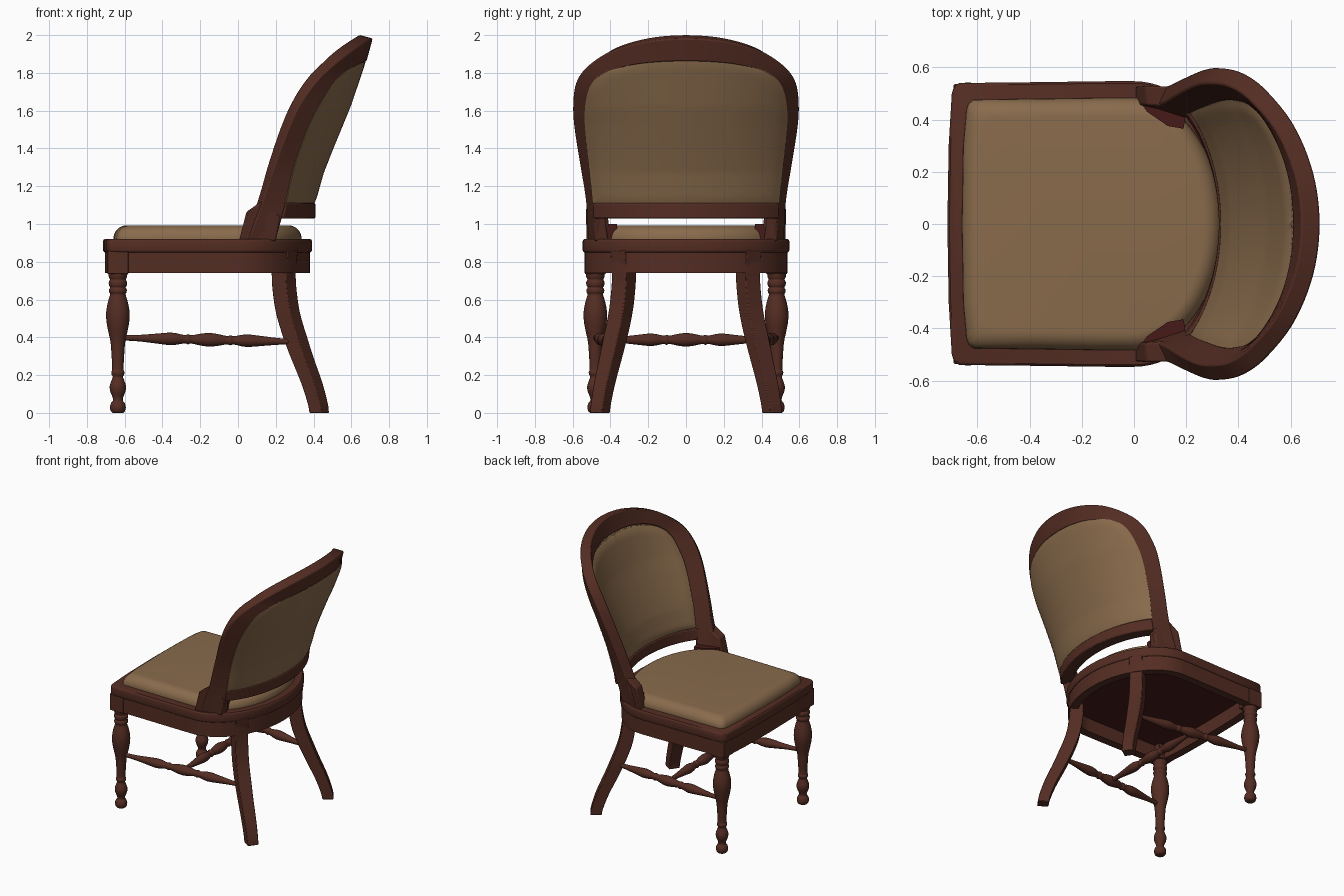
import bpy, bmesh
from math import sin, cos, pi, radians, sqrt
from mathutils import Vector as V

if "Cube" in bpy.data.objects:
    bpy.data.objects.remove(bpy.data.objects["Cube"])


def material(name, col):
    m = bpy.data.materials.new(name)
    m.diffuse_color = (*col, 1)
    m.use_nodes = True
    m.node_tree.nodes["Principled BSDF"].inputs["Base Color"].default_value = m.diffuse_color
    return m


WOOD = material("dark_wood", (0.088, 0.026, 0.0165))
FABRIC = material("tan_fabric", (0.25, 0.147, 0.072))
INNER_WOOD = material("red_inner_wood", (0.062, 0.011, 0.009))


def loft(name, rings, mat, bevel=0, loop=False, angle=35):
    """Skin a row of closed rings; cap the ends, or join last to first."""
    bm = bmesh.new()
    vs = [[bm.verts.new(p) for p in r] for r in rings]
    n = len(vs[0])
    for a, b in zip(vs, vs[1:] + (vs[:1] if loop else [])):
        for k in range(n):
            bm.faces.new((a[k], a[(k + 1) % n], b[(k + 1) % n], b[k]))
    if not loop:
        bm.faces.new(vs[0])
        bm.faces.new(vs[-1])
    bmesh.ops.recalc_face_normals(bm, faces=bm.faces)
    me = bpy.data.meshes.new(name)
    bm.to_mesh(me)
    bm.free()
    me.materials.append(mat)
    ob = bpy.data.objects.new(name, me)
    bpy.context.collection.objects.link(ob)
    bpy.ops.object.select_all(action='DESELECT')
    bpy.context.view_layer.objects.active = ob
    ob.select_set(True)
    bpy.ops.object.shade_smooth_by_angle(angle=radians(angle))
    if bevel:
        b = ob.modifiers.new("bevel", 'BEVEL')
        b.width, b.segments, b.limit_method = bevel, 2, 'ANGLE'
        b.angle_limit = radians(40)
    return ob


def spline(pts, steps):
    """Catmull-Rom curve through the points."""
    p = [V(q) for q in pts]
    p = [2 * p[0] - p[1]] + p + [2 * p[-1] - p[-2]]
    out = []
    for a, b, c, d in zip(p, p[1:], p[2:], p[3:]):
        for k in range(steps):
            t = k / steps
            out.append(0.5 * (2 * b + (c - a) * t + (2 * a - 5 * b + 4 * c - d) * t * t
                              + (3 * b - a - 3 * c + d) * t ** 3))
    return out + [p[-2]]


def turned(name, start, end, profile, sides=20):
    """Turned part along a line; profile is (fraction, radius)."""
    a, b = V(start), V(end)
    q = (b - a).to_track_quat('Z', 'Y')
    prof = spline([(t, r, 0) for t, r in profile], 3)
    rings = [[a + (b - a) * p.x + q @ V((p.y * cos(2 * pi * k / sides), p.y * sin(2 * pi * k / sides), 0))
              for k in range(sides)] for p in prof]
    return loft(name, rings, WOOD, angle=50)


def outline(d, z, e=0):
    """Seat outline shrunk by d (sides by d + e): straight front, elliptical back."""
    w = d + e
    half = [(-.715 + d, .0), (-.71 + d, .3), (-.698 + d, .5 - w), (-.69 + d, .525 - w),
            (-.67 + d, .54 - w), (-.4, .543 - w), (-.1, .547 - w)]
    half += [((.392 - d) * sin(t), (.547 - w) * cos(t)) for t in [pi / 2 * k / 20 for k in range(21)]]
    full = half + [(x, -y) for x, y in half[-2:0:-1]]
    return [V((x, y, z)) for x, y in full]


# Seat: hollow apron, moulded top rail, underside board, padded cushion
loft("seat_apron", [outline(.01, .74), outline(.01, .86), outline(.07, .86), outline(.07, .74)], WOOD, loop=True)
loft("seat_rail", [outline(d, z) for d, z in
                   [(.008, .85), (.002, .855), (0, .862), (0, .908), (.002, .915), (.008, .92)]], WOOD)
loft("seat_underside", [outline(.065, .842), outline(.065, .86)], INNER_WOOD)
loft("seat_cushion", [outline(.056, .91, .008)] +
     [outline(.056 + .07 * (1 - cos(t)), .925 + .068 * sin(t), .008)
      for t in [pi / 2 * k / 8 for k in range(9)]], FABRIC, angle=60)

# Arched back frame: outer and inner edges of its rear face, swept with thickness
OUTER = [(.05, .52, .91), (.125, .53, 1.11), (.19, .56, 1.3), (.265, .592, 1.5), (.325, .60, 1.63),
         (.41, .583, 1.75), (.50, .52, 1.837), (.61, .385, 1.92), (.687, .2, 1.968), (.713, 0, 1.982)]
INNER = [(.20, .47, .91), (.255, .49, 1.11), (.30, .51, 1.3), (.37, .53, 1.5), (.43, .53, 1.62),
         (.50, .50, 1.73), (.57, .42, 1.80), (.635, .28, 1.84), (.67, .14, 1.856), (.68, 0, 1.86)]
THICK = .075


def arch(half):
    return spline(half + [(x, -y, z) for x, y, z in half[-2::-1]], 6)


outer, inner = arch(OUTER), arch(INNER)
rings = []
for k, (o, i) in enumerate(zip(outer, inner)):
    tangent = outer[min(k + 1, len(outer) - 1)] - outer[max(k - 1, 0)]
    n = (o - i).cross(tangent).normalized() * THICK
    rings.append([o, i, i - n, o - n])
loft("back_frame", rings, WOOD, bevel=.008)


# Bowed back rail and upholstered panel, made of horizontal slices
def slice_ring(edge, xc, z, depth, cols=48):
    """Ring of a bowed slice; depth(y) gives (rear offset, front offset)."""
    rear, front = [], []
    top = radians(52)
    for k in range(cols + 1):
        a = top * (2 * k / cols - 1)
        y = edge.y * sin(a) / sin(top)
        x = edge.x + (xc - edge.x) * (cos(a) - cos(top)) / (1 - cos(top))
        slope = -(xc - edge.x) / (1 - cos(top)) * sin(a) / max(edge.y / sin(top) * cos(a), .002)
        n = V((1, -slope, 0)).normalized()
        r, f = depth(y)
        rear.append(V((x, y, z)) + n * r)
        front.append(V((x, y, z)) - n * f)
    return rear + front[::-1]


CENTRE = [(1.0, .405), (1.11, .407), (1.27, .452), (1.4, .503), (1.63, .598), (1.87, .683)]


def centre_x(z):
    for (z0, x0), (z1, x1) in zip(CENTRE, CENTRE[1:]):
        if z <= z1:
            return x0 + (x1 - x0) * (z - z0) / (z1 - z0)
    return CENTRE[-1][1]


loft("back_lower_rail", [slice_ring(V((.24 + .015 * k, .492, 0)), .41, 1.03 + .08 * k, lambda y: (0, .085))
                         for k in (0, 1)], WOOD, bevel=.006)

half_inner = [p for p in inner[:len(inner) // 2] if p.z > 1.1]


def pillow(z):
    """Padded depth that falls off toward the panel's edge."""
    def depth(y):
        d = min([sqrt((abs(y) - p.y) ** 2 + (z - p.z) ** 2) for p in half_inner] + [abs(z - 1.1)])
        t = min(1, d / .06)
        h = sqrt(max(0, 1 - (1 - t) ** 2))
        return -.008 + .01 * h, .055 + .03 * h
    return depth


rows = []
for a, b in zip(half_inner, half_inner[1:]):
    rows += [a, (a + b) / 2]
rows.append(half_inner[-1])
panel = []
for p in rows:
    # tuck the edge a little way into the frame
    lift = .012 * max(0, (p.z - 1.6) / .26)
    panel.append(slice_ring(V((p.x, p.y + .006, 0)), centre_x(p.z), p.z + lift, pillow(p.z)))
loft("back_panel", panel, FABRIC, angle=50)

# Parts that repeat left and right
LEG = [(0, .028), (.012, .037), (.04, .042), (.07, .036), (.085, .027), (.11, .028), (.15, .04), (.19, .043),
       (.235, .032), (.255, .027), (.27, .033), (.29, .035), (.31, .03), (.42, .034), (.5, .039), (.57, .05),
       (.64, .06), (.71, .062), (.78, .053), (.835, .041), (.85, .046), (.87, .047), (.885, .041),
       (.9, .047), (.925, .048), (.94, .042), (.96, .048), (1, .052)]
SPINDLE = [(0, .014), (.1, .017), (.2, .026), (.29, .033), (.36, .022), (.38, .027), (.4, .022), (.45, .031),
           (.5, .036), (.55, .031), (.6, .022), (.62, .027), (.64, .022), (.71, .033), (.8, .026), (.9, .017), (1, .014)]
BACK_LEG = [(.253, .335, .86), (.242, .328, .74), (.25, .335, .62), (.272, .352, .5), (.33, .392, .32),
            (.39, .43, .16), (.422, .45, .05), (.43, .455, 0)]
# bracket outline: x, z, inner y, outer y
BRACKET = [(.005, .91, .455, .528), (.045, 1.065, .455, .53), (.125, 1.12, .45, .528),
           (.225, 1.04, .43, .49), (.2, .91, .41, .48)]

for side, s in (("left", 1), ("right", -1)):
    # turned front leg with a square block on top
    turned("front_leg_" + side, (-.636, s * .48, 0), (-.636, s * .48, .75), LEG, 28)
    loft("front_leg_block_" + side,
         [[(-.636 + .055 * i, s * .48 + .056 * j, z) for i, j in ((-1, -1), (1, -1), (1, 1), (-1, 1))]
          for z in (.735, .86)], WOOD, bevel=.004)
    # swept square back leg
    rings = []
    for p in spline(BACK_LEG, 5):
        r = (.077 + .017 * min(1, p.z / .4)) / sqrt(2)
        rings.append([(p.x + r * cos(radians(80 + 90 * k)), s * (p.y + r * sin(radians(80 + 90 * k))), p.z)
                      for k in range(4)])
    loft("back_leg_" + side, rings, WOOD, bevel=.005)
    # bracket where the back frame meets the seat, with a wedge on its inner side
    loft("frame_bracket_" + side, [[(x, s * y0, z) for x, z, y0, y1 in BRACKET],
                                   [(x, s * y1, z) for x, z, y0, y1 in BRACKET]], WOOD, bevel=.008)
    loft("bracket_wedge_" + side, [[(x, s * y, z) for x, y in ((.03, .46), (.05, .43), (.13, .375), (.19, .365), (.2, .43))]
                                   for z in (.91, 1.0)], INNER_WOOD)
    # side stretcher
    turned("side_stretcher_" + side, (-.62, s * .478, .398), (.315, s * .385, .376), SPINDLE)

# Cross stretcher between the side stretchers
turned("cross_stretcher", (-.155, -.43, .387), (-.155, .43, .387), SPINDLE)
